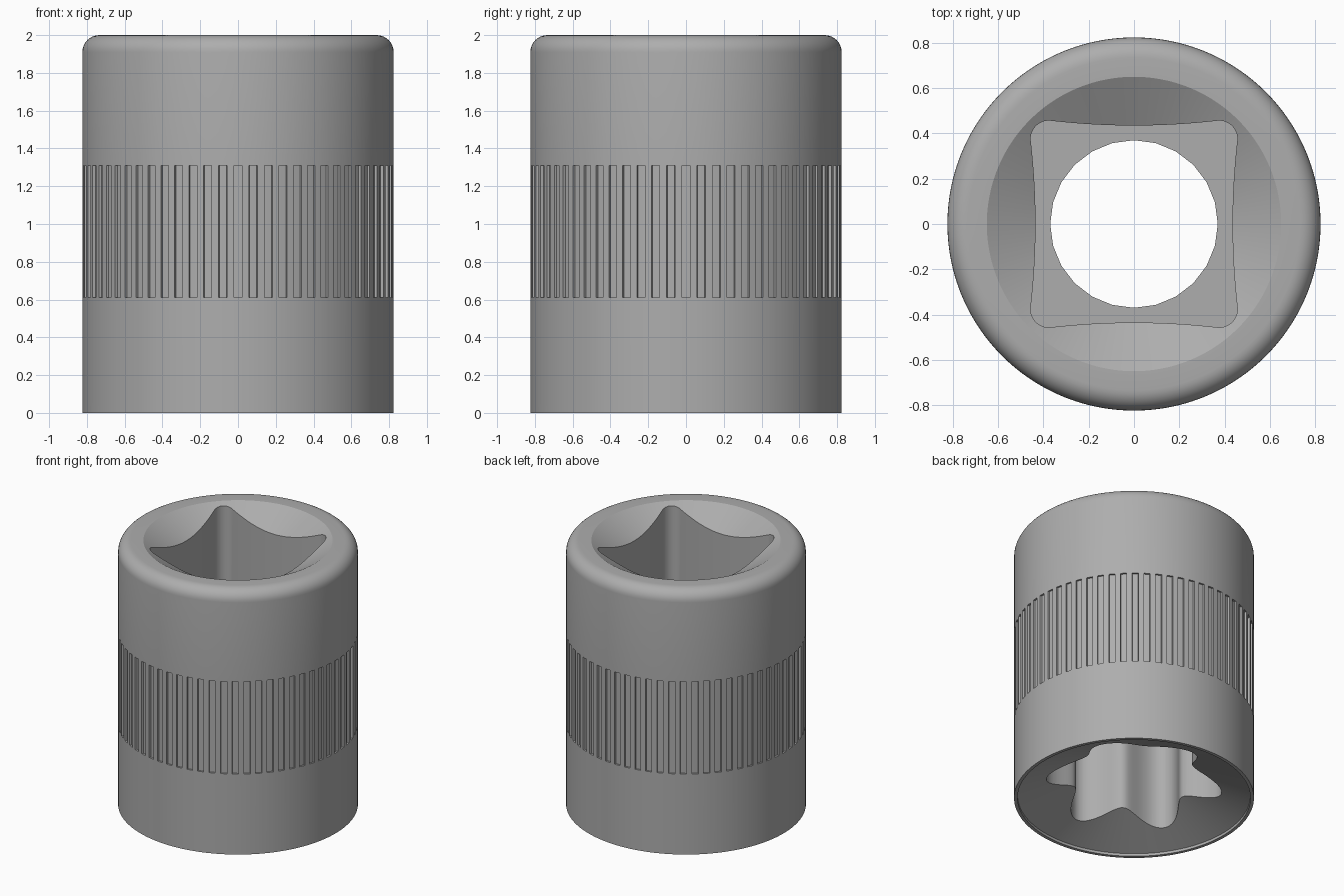
import bpy, bmesh
from math import pi, sin, cos, tan, sqrt, radians

if "Cube" in bpy.data.objects:
    bpy.data.objects.remove(bpy.data.objects["Cube"])

R, H = 0.824, 2.0
GROOVES, DEPTH = 64, 0.014
FRACS = [0, .12, .25, .27, .5, .73, .75, .88]     # samples across one groove pitch
SAMPLES = [(2 * pi * (g + f) / GROOVES, f) for g in range(GROOVES) for f in FRACS]


def square(a):
    """Drive opening: bowed walls and rounded corners."""
    u = a % (pi / 2)
    u = min(u, pi / 2 - u)
    x = 0.435
    for _ in range(8):
        x = 0.435 + 0.022 * (x * tan(u) / 0.375) ** 2
    if x * tan(u) < 0.375:
        return x / cos(u)
    d, p = 0.375 * sqrt(2), pi / 4 - u
    return d * cos(p) + sqrt(max(0, 0.082 ** 2 - (d * sin(p)) ** 2))


def star(a):
    """Six-lobed nut opening, lobes on the y axis."""
    return 0.52 + 0.09 * cos(6 * (a - radians(30)))


def hole(a):
    """Faceted through hole."""
    n = 2 * pi / 24
    return 0.37 * cos(n / 2) / cos(a % n - n / 2)


bm = bmesh.new()
rings = []


def ring(radius, height):
    """Add a ring; radius is f(angle, frac) and height is f(radius)."""
    verts = []
    for a, f in SAMPLES:
        r = radius(a, f) if callable(radius) else radius
        z = height(r) if callable(height) else height
        verts.append(bm.verts.new((r * cos(a), r * sin(a), z)))
    rings.append(verts)


def knurl(a, f):
    return R - DEPTH if f <= .25 or f >= .75 else R


# outer wall with grooved grip band
ring(R, 0)
ring(R, 0.61)
ring(knurl, 0.61)
ring(knurl, 1.31)
ring(R, 1.31)
# rounded top edge and rim
for i in range(9):
    t = i / 8 * pi / 2
    ring(R - 0.09 + 0.09 * cos(t), H - 0.09 + 0.09 * sin(t))
ring(0.65, H)
# square drive recess, through hole, star recess
ring(lambda a, f: square(a), lambda r: H - 0.57 * (0.65 - r))
ring(lambda a, f: square(a), 1.0)
ring(lambda a, f: hole(a), 1.0)
ring(lambda a, f: hole(a), 0.82)
ring(lambda a, f: star(a), 0.82)
ring(lambda a, f: star(a), lambda r: 0.02 + 0.4 * (0.8 - r))
# bottom rim with a small step
ring(0.8, 0.02)
ring(0.8, 0)

n = len(SAMPLES)
for k, lo in enumerate(rings):
    hi = rings[(k + 1) % len(rings)]
    for i in range(n):
        j = (i + 1) % n
        bm.faces.new((lo[i], lo[j], hi[j], hi[i]))
bmesh.ops.remove_doubles(bm, verts=bm.verts, dist=1e-5)
bmesh.ops.recalc_face_normals(bm, faces=bm.faces)

mesh = bpy.data.meshes.new("socket_body")
bm.to_mesh(mesh)
bm.free()
body = bpy.data.objects.new("socket_body", mesh)
bpy.context.collection.objects.link(body)

# darker steel
steel = bpy.data.materials.new("dark_steel")
steel.diffuse_color = (0.42, 0.42, 0.42, 1)
steel.use_nodes = True
steel.node_tree.nodes["Principled BSDF"].inputs["Base Color"].default_value = steel.diffuse_color
mesh.materials.append(steel)

bpy.context.view_layer.objects.active = body
body.select_set(True)
bpy.ops.object.shade_smooth_by_angle(angle=radians(25))
